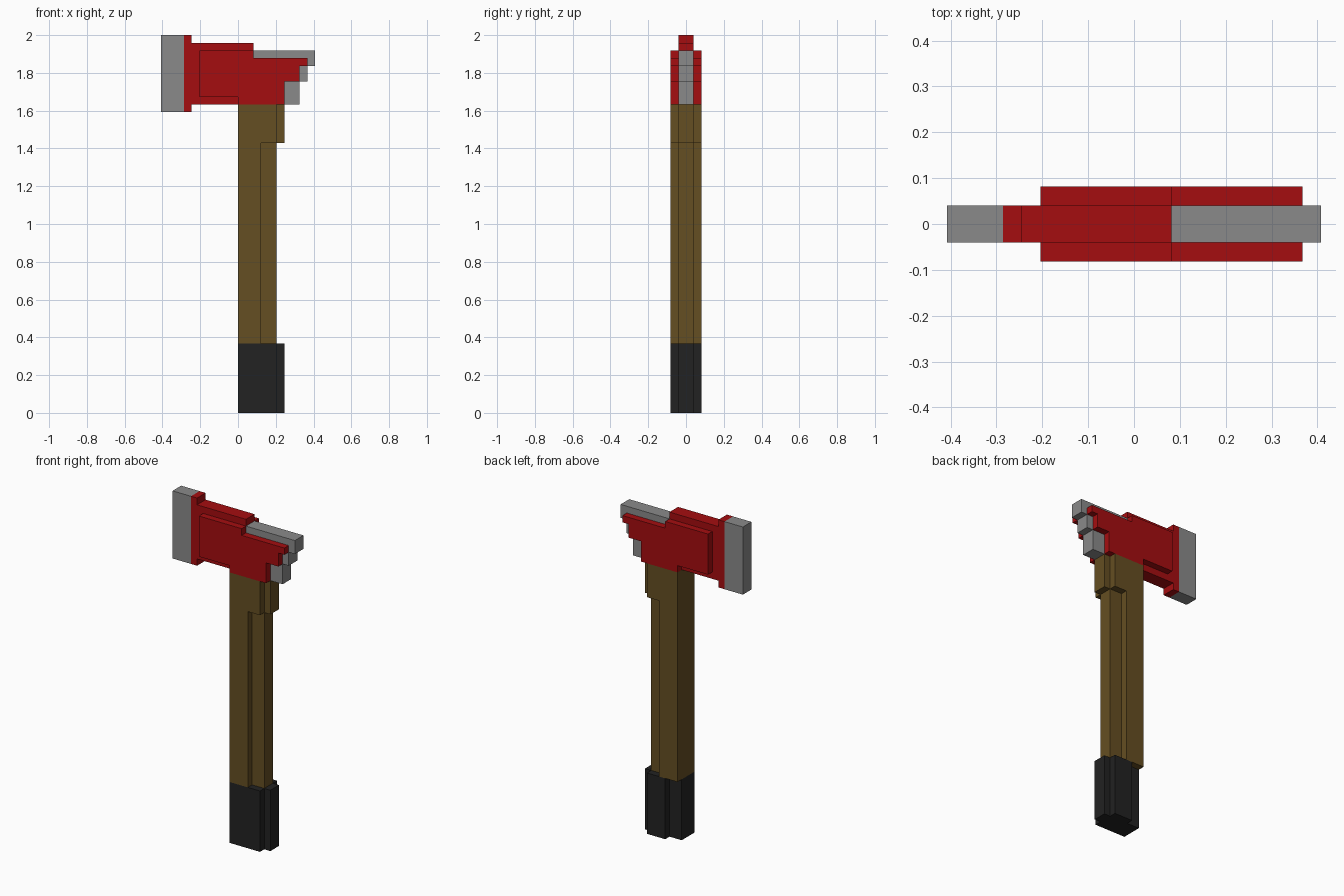
import bpy
import bmesh

cube = bpy.data.objects.get("Cube")
if cube:
    bpy.data.objects.remove(cube, do_unlink=True)

V = 2 / 49  # one block; the axe is 49 blocks tall


def material(name, rgb):
    m = bpy.data.materials.new(name)
    m.use_nodes = True
    m.diffuse_color = (*rgb, 1)
    m.node_tree.nodes["Principled BSDF"].inputs["Base Color"].default_value = (*rgb, 1)
    return m


RED = material("red paint", (0.376, 0.004, 0.005))
STEEL = material("grey steel", (0.254, 0.254, 0.254))
WOOD = material("brown wood", (0.130, 0.077, 0.016))
RUBBER = material("black rubber", (0.016, 0.016, 0.016))


def prism(name, outline, start, end, axis, mat):
    """Extrude an outline, in blocks: (x, y) along z or (x, z) along y."""
    def point(a, b, d):
        return (a * V, b * V, d * V) if axis == "z" else (a * V, d * V, b * V)

    bm = bmesh.new()
    face = bm.faces.new([bm.verts.new(point(a, b, start)) for a, b in outline])
    ext = bmesh.ops.extrude_face_region(bm, geom=[face])
    verts = [g for g in ext["geom"] if isinstance(g, bmesh.types.BMVert)]
    bmesh.ops.translate(bm, verts=verts, vec=point(0, 0, end - start))
    bmesh.ops.recalc_face_normals(bm, faces=bm.faces)
    mesh = bpy.data.meshes.new(name)
    bm.to_mesh(mesh)
    bm.free()
    mesh.materials.append(mat)
    obj = bpy.data.objects.new(name, mesh)
    bpy.context.collection.objects.link(obj)
    return obj


def stepped(thick, full):
    """Handle section: wide up to x=thick, then a narrow rib up to x=full."""
    half = [(0, -2), (thick, -2), (thick, -1), (full, -1)]
    return half + [(x, -y) for x, y in reversed(half)]


# Handle: grip with a notch in its back corner, shaft, collar under the head
grip = stepped(5, 6)[:-1] + [(2, 2), (2, 1), (0, 1)]
prism("grip", grip, 0, 9, "z", RUBBER)
prism("shaft", stepped(3, 5), 9, 35, "z", WOOD)
prism("collar", stepped(5, 6), 35, 40, "z", WOOD)

# Head: red core, steel cutting edge and stepped steel pick
core = [(-7, 39), (-6, 39), (-6, 40), (2, 40), (2, 48), (-6, 48), (-6, 49), (-7, 49)]
prism("head_core", core, -1, 1, "y", RED)
edge = [(-10, 39), (-7, 39), (-7, 49), (-10, 49)]
prism("cutting_edge", edge, -1, 1, "y", STEEL)
pick = [(2, 40), (8, 40), (8, 43), (9, 43), (9, 45), (10, 45), (10, 47), (2, 47)]
prism("pick", pick, -1, 1, "y", STEEL)

# Raised red cheek on each side of the head
cheek = [(-5, 41), (0, 41), (0, 40), (6, 40), (6, 43), (8, 43), (8, 45),
         (9, 45), (9, 46), (2, 46), (2, 47), (-5, 47)]
for name, side in (("front_cheek", -1), ("back_cheek", 1)):
    prism(name, cheek, side, 2 * side, "y", RED)
